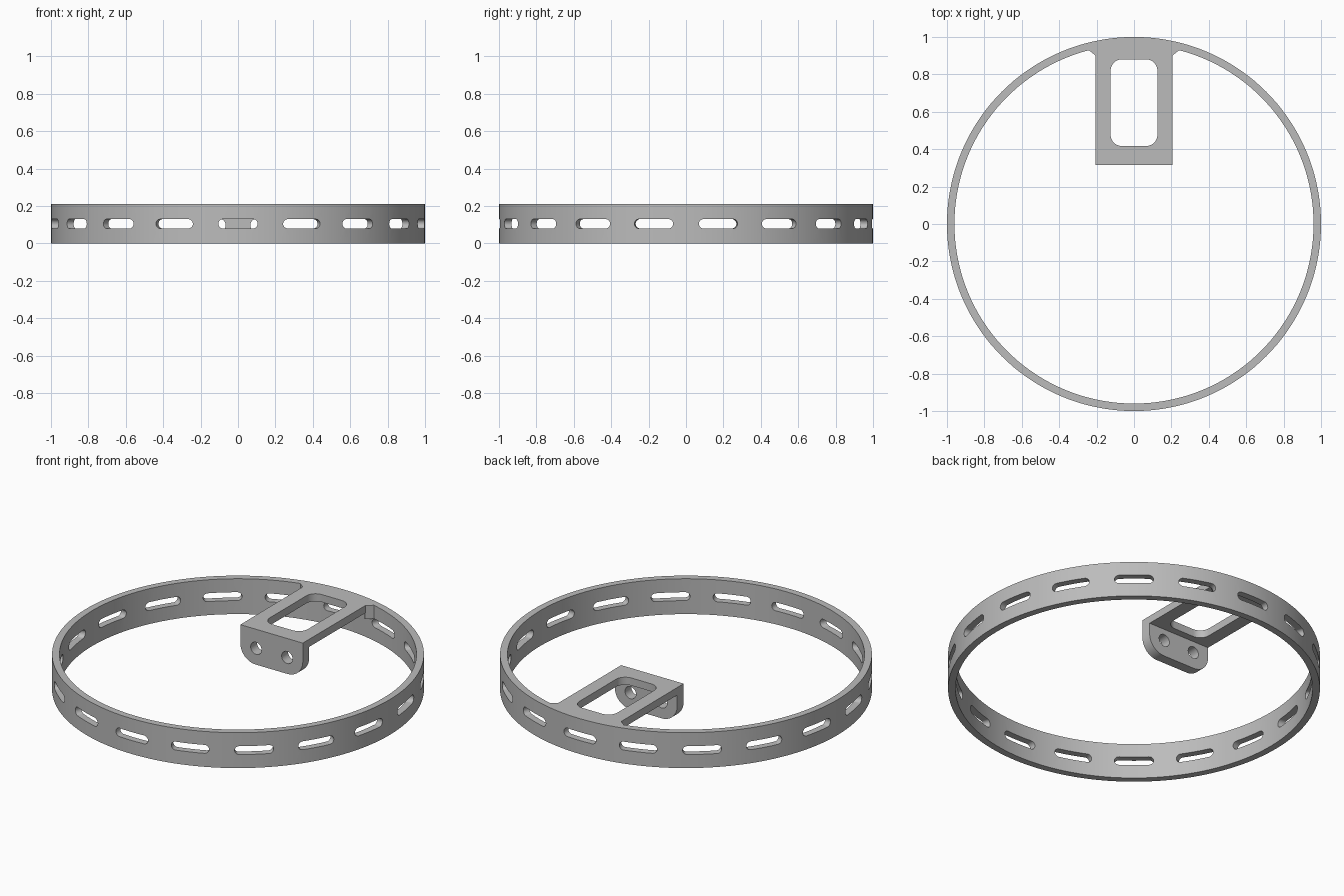
import bpy, bmesh, math
from mathutils import Matrix, Vector

cube = bpy.data.objects.get("Cube")
if cube:
    bpy.data.objects.remove(cube, do_unlink=True)

H = 0.21           # band height
PLATE = 0.045      # bracket arm thickness
HALF = 0.205       # bracket half width
FRONT = 0.315      # bracket front edge

mat = bpy.data.materials.new("light grey")
mat.use_nodes = True
grey = (0.5, 0.5, 0.5, 1)
mat.diffuse_color = grey
mat.node_tree.nodes["Principled BSDF"].inputs["Base Color"].default_value = grey

UPRIGHT = Matrix.Rotation(math.pi / 2, 4, 'X')   # outline (x, y) -> (x, z), depth -> -y


def arc(cx, cy, r, a0, a1, n=10):
    steps = [math.radians(a0 + (a1 - a0) * i / n) for i in range(n + 1)]
    return [(cx + r * math.cos(a), cy + r * math.sin(a)) for a in steps]


def rounded_rect(x0, x1, y0, y1, r):
    return (arc(x1 - r, y1 - r, r, 0, 90) + arc(x0 + r, y1 - r, r, 90, 180)
            + arc(x0 + r, y0 + r, r, 180, 270) + arc(x1 - r, y0 + r, r, 270, 360))


def add_prism(bm, outline, lo, hi, matrix=Matrix()):
    """Extrude a flat outline between two depths, then place it."""
    verts = [bm.verts.new((x, y, lo)) for x, y in outline]
    base = bm.faces.new(verts)
    top = bmesh.ops.extrude_face_region(bm, geom=[base])["geom"]
    moved = [v for v in top if isinstance(v, bmesh.types.BMVert)]
    bmesh.ops.translate(bm, vec=Vector((0, 0, hi - lo)), verts=moved)
    bmesh.ops.transform(bm, matrix=matrix, verts=verts + moved)


def make(name, bm):
    bmesh.ops.remove_doubles(bm, verts=bm.verts, dist=1e-5)
    bmesh.ops.recalc_face_normals(bm, faces=bm.faces)
    mesh = bpy.data.meshes.new(name)
    bm.to_mesh(mesh)
    bm.free()
    mesh.materials.append(mat)
    ob = bpy.data.objects.new(name, mesh)
    bpy.context.collection.objects.link(ob)
    return ob


def cut(ob, cutter_bm):
    """Subtract the cutter and remove it."""
    cutter = make("cutter", cutter_bm)
    cutter.hide_render = True
    mod = ob.modifiers.new("cut", 'BOOLEAN')
    mod.operation, mod.solver, mod.object = 'DIFFERENCE', 'EXACT', cutter
    bpy.context.view_layer.update()
    result = bpy.data.meshes.new_from_object(
        ob.evaluated_get(bpy.context.evaluated_depsgraph_get()))
    ob.modifiers.clear()
    ob.data = result
    bpy.data.objects.remove(cutter, do_unlink=True)


def smooth(ob):
    bpy.ops.object.select_all(action='DESELECT')
    ob.select_set(True)
    bpy.context.view_layer.objects.active = ob
    bpy.ops.object.shade_smooth_by_angle(angle=math.radians(30))


# Circular band: a spun wall section
bm = bmesh.new()
section = [bm.verts.new((r, 0, z)) for r, z in ((0.96, 0), (1, 0), (1, H), (0.96, H))]
edges = [bm.edges.new((section[i], section[(i + 1) % 4])) for i in range(4)]
bmesh.ops.spin(bm, geom=section + edges, cent=(0, 0, 0), axis=(0, 0, 1),
               angle=math.tau, steps=144, use_merge=True)
band = make("band", bm)

# Eighteen slots through the band
bm = bmesh.new()
slot = rounded_rect(-0.105, 0.105, 0.08, 0.13, 0.0249)
for i in range(18):
    add_prism(bm, slot, 0.85, 1.1, Matrix.Rotation(math.radians(20 * i), 4, 'Z') @ UPRIGHT)
cut(band, bm)
smooth(band)

# Flat arm with a rounded window, its back end buried in the band
bm = bmesh.new()
back = arc(0, 0, 0.975, 77.8, 102.2)
add_prism(bm, [(-HALF, FRONT), (HALF, FRONT)] + back, H - PLATE, H)
arm = make("bracket_arm", bm)
bm = bmesh.new()
add_prism(bm, rounded_rect(-0.125, 0.125, 0.417, 0.88, 0.06), 0, 1)
cut(arm, bm)
smooth(arm)

# Hanging end plate with rounded lower corners and two holes
bm = bmesh.new()
r = 0.1
outline = ([(HALF, H - PLATE), (-HALF, H - PLATE)]
           + arc(-HALF + r, r, r, 180, 270) + arc(HALF - r, r, r, 270, 360))
add_prism(bm, outline, -FRONT - 0.06, -FRONT, UPRIGHT)
end_plate = make("end_plate", bm)
bm = bmesh.new()
for side in (-1, 1):
    add_prism(bm, arc(side * 0.102, 0.097, 0.036, 0, 360, 32), -1, 0, UPRIGHT)
cut(end_plate, bm)
smooth(end_plate)

# Small corner gussets between arm and band
for side, name in ((1, "left_gusset"), (-1, "right_gusset")):
    bm = bmesh.new()
    points = [(0.2, 0.9), (0.205, 0.9), (0.245, 0.932), (0.24, 0.955), (0.2, 0.955)]
    add_prism(bm, [(side * x, y) for x, y in points], 0.13, H)
    make(name, bm)
